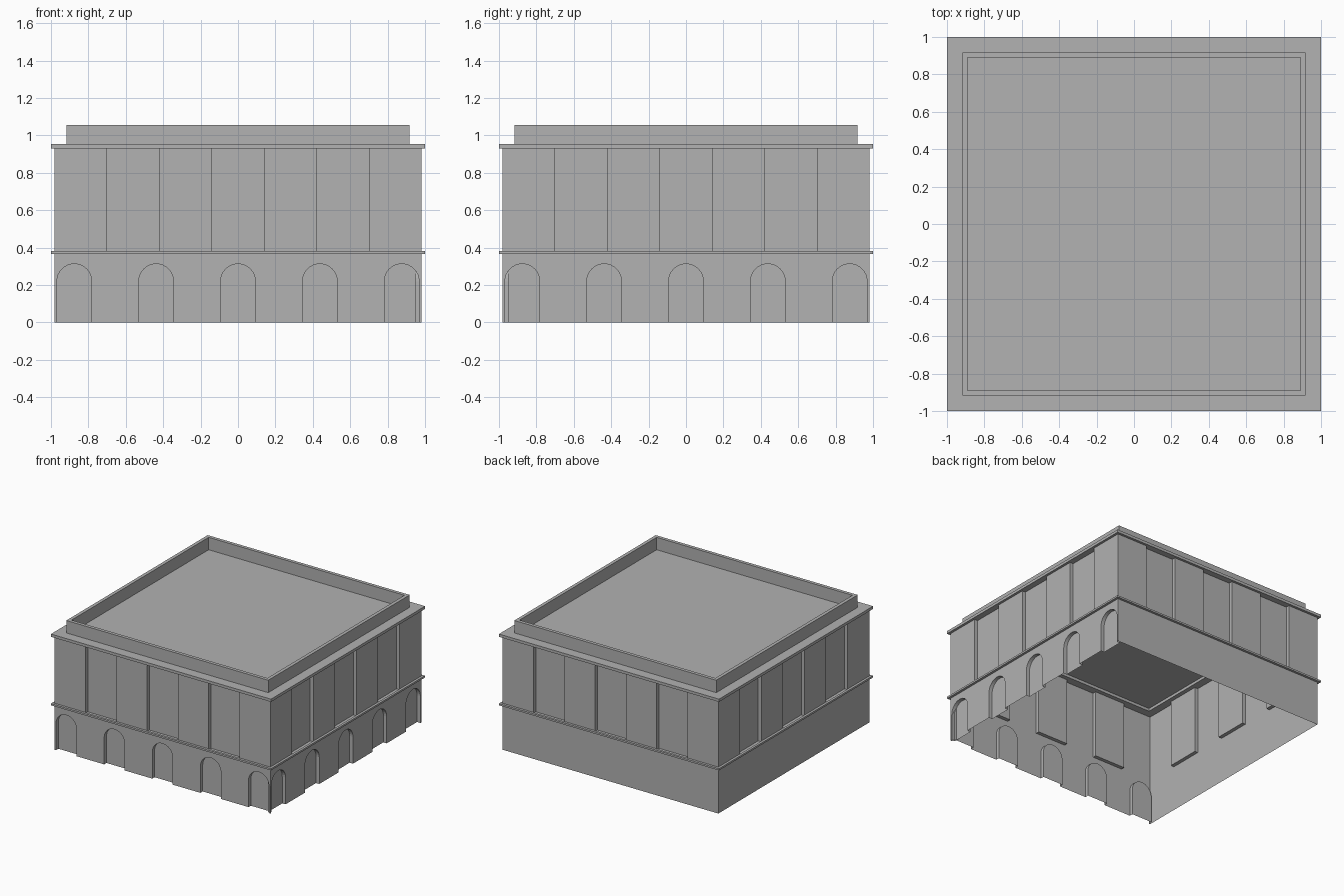
import bpy, bmesh, math
from mathutils import Matrix, Vector

cube = bpy.data.objects.get("Cube")
if cube:
    bpy.data.objects.remove(cube)

# Single stone colour
stone = bpy.data.materials.new("grey_stone")
stone.use_nodes = True
colour = (0.445, 0.445, 0.445, 1)
stone.diffuse_color = colour
stone.node_tree.nodes["Principled BSDF"].inputs["Base Color"].default_value = colour

HALF = 0.98       # wall distance from the centre
DEPTH = 0.03      # depth of all recesses
BAND_Z = 0.375    # joint between the two storeys
CORNICE_Z = 0.93
ROOF_Z = 0.953


def finish(name, bm):
    mesh = bpy.data.meshes.new(name)
    bm.to_mesh(mesh)
    bm.free()
    mesh.materials.append(stone)
    obj = bpy.data.objects.new(name, mesh)
    bpy.context.collection.objects.link(obj)
    return obj


def add_face(bm, points):
    """Face from (along wall, inward depth, height) points."""
    return bm.faces.new([bm.verts.new((u, d - HALF, z)) for u, d, z in points])


def add_recess(bm, outline, closed):
    """Back panel plus side strips of a recess with the given outline."""
    add_face(bm, [(u, DEPTH, z) for u, z in outline])
    ends = outline[1:] + outline[:1] if closed else outline[1:]
    for (u0, z0), (u1, z1) in zip(outline, ends):
        add_face(bm, [(u0, 0, z0), (u1, 0, z1), (u1, DEPTH, z1), (u0, DEPTH, z0)])


def finish_wall(name, bm, turn):
    bmesh.ops.remove_doubles(bm, verts=bm.verts, dist=0.0001)
    bmesh.ops.rotate(bm, verts=bm.verts, cent=Vector(),
                     matrix=Matrix.Rotation(turn * math.pi / 2, 3, 'Z'))
    return finish(name, bm)


def arch_outline(centre, radius=0.093, spring=0.22, steps=16):
    """Arch from its left foot over the crown to its right foot."""
    curve = [(centre - radius * math.cos(math.pi * i / steps),
              spring + radius * math.sin(math.pi * i / steps)) for i in range(steps + 1)]
    return [(centre - radius, 0)] + curve + [(centre + radius, 0)]


def lower_wall(name, turn, arcaded):
    bm = bmesh.new()
    base = [(-HALF, 0)]
    if arcaded:
        for i in range(-2, 3):
            arch = arch_outline(i * 0.4375)
            base += arch
            add_recess(bm, arch, False)
    base += [(HALF, 0), (HALF, BAND_Z), (-HALF, BAND_Z)]
    add_face(bm, [(u, 0, z) for u, z in base])
    finish_wall(name, bm, turn)


def upper_wall(name, turn, bays=7):
    bm = bmesh.new()
    width = 2 * HALF / bays
    for i in range(bays):
        left = -HALF + i * width
        right = left + width
        panel = [(left, BAND_Z), (right, BAND_Z), (right, CORNICE_Z), (left, CORNICE_Z)]
        if i % 2:
            add_recess(bm, panel, True)
        else:
            add_face(bm, [(u, 0, z) for u, z in panel])
    finish_wall(name, bm, turn)


def square_ring(name, outer, inner, bottom, top):
    """Square frame with a rectangular section."""
    bm = bmesh.new()
    corners = [(-1, -1), (1, -1), (1, 1), (-1, 1)]
    section = [(outer, bottom), (outer, top), (inner, top), (inner, bottom)]
    loops = [[bm.verts.new((x * r, y * r, z)) for r, z in section] for x, y in corners]
    for a, b in zip(loops, loops[1:] + loops[:1]):
        for i in range(4):
            j = (i + 1) % 4
            bm.faces.new((a[i], b[i], b[j], a[j]))
    bmesh.ops.recalc_face_normals(bm, faces=bm.faces)
    finish(name, bm)


# Storeys: arcades on the front and +x sides, plain walls on the others
for turn, side in enumerate(("front", "left", "back", "right")):
    lower_wall(side + "_lower_wall", turn, turn < 2)
    upper_wall(side + "_upper_wall", turn)

# Horizontal mouldings and parapet
square_ring("string_course", 1.0, HALF, 0.367, 0.382)
square_ring("cornice", 1.0, 0.915, CORNICE_Z, ROOF_Z)
square_ring("parapet", 0.918, 0.89, ROOF_Z, 1.055)

# Flat roof deck
roof = bmesh.new()
bmesh.ops.create_grid(roof, x_segments=1, y_segments=1, size=0.917,
                      matrix=Matrix.Translation((0, 0, ROOF_Z)))
finish("roof_deck", roof)
